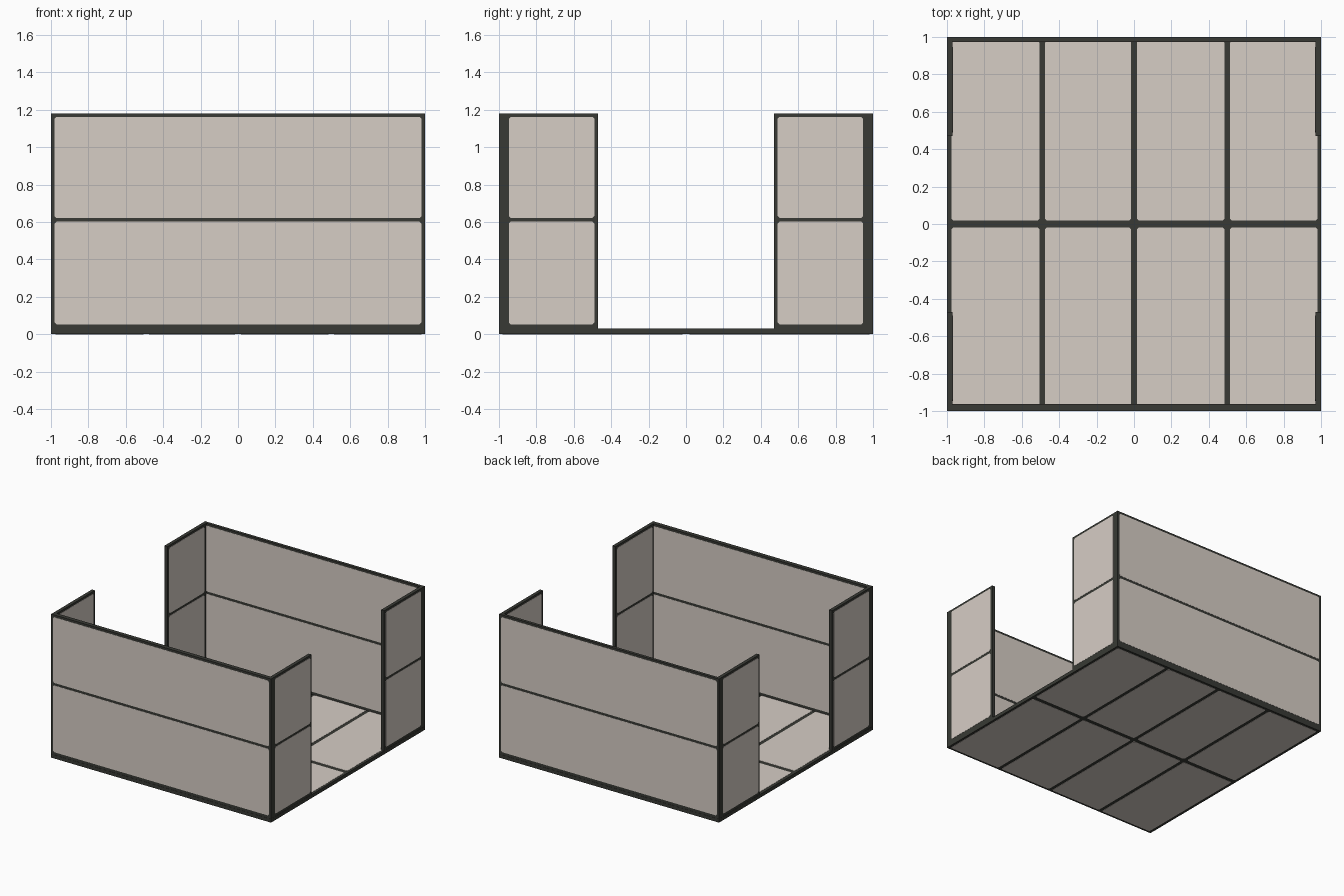
import bpy, bmesh
from mathutils import Vector

if "Cube" in bpy.data.objects:
    bpy.data.objects.remove(bpy.data.objects["Cube"])


def material(name, rgb):
    m = bpy.data.materials.new(name)
    m.diffuse_color = (*rgb, 1)
    m.use_nodes = True
    m.node_tree.nodes["Principled BSDF"].inputs["Base Color"].default_value = m.diffuse_color
    return m


FRAME = material("dark frame", (0.040, 0.042, 0.035))
PANEL = material("warm grey panel", (0.675, 0.612, 0.56))
PROUD = 0.0015   # how far panel plates stand off the frame


def finish(name, bm, mat):
    bmesh.ops.recalc_face_normals(bm, faces=bm.faces)
    me = bpy.data.meshes.new(name)
    bm.to_mesh(me)
    bm.free()
    me.materials.append(mat)
    ob = bpy.data.objects.new(name, me)
    bpy.context.collection.objects.link(ob)


def box(name, lo, hi, mat):
    bm = bmesh.new()
    bmesh.ops.create_cube(bm, size=1)
    for v in bm.verts:
        v.co = Vector([(a + b) / 2 + c * (b - a) for a, b, c in zip(lo, hi, v.co)])
    finish(name, bm, mat)


def panels(name, axis, start, end, rects, cut=0.01):
    """Thin corner-cut plates on both faces of a slab spanning start..end along axis."""
    bm = bmesh.new()
    for u0, u1, v0, v1 in rects:
        c = cut
        outline = [(u0 + c, v0), (u1 - c, v0), (u1, v0 + c), (u1, v1 - c),
                   (u1 - c, v1), (u0 + c, v1), (u0, v1 - c), (u0, v0 + c)]
        for a, b in ((start - PROUD, start + PROUD), (end - PROUD, end + PROUD)):
            verts = []
            for u, v in outline:
                co = [u, v]
                co.insert(axis, a)
                verts.append(bm.verts.new(co))
            face = bm.faces.new(verts)
            top = bmesh.ops.extrude_face_region(bm, geom=[face])["geom"]
            for vert in top:
                if isinstance(vert, bmesh.types.BMVert):
                    vert.co[axis] = b
    finish(name, bm, PANEL)


# Floor slab with a 4 x 2 grid of panels above and below
box("floor_frame", (-1, -1, PROUD), (1, 1, 0.03), FRAME)
columns = ((-0.975, -0.505), (-0.475, -0.015), (0.015, 0.483), (0.513, 0.98))
rows = ((-0.98, -0.018), (0.018, 0.98))
panels("floor_panels", 2, PROUD, 0.03,
       [(x0, x1, y0, y1) for x0, x1 in columns for y0, y1 in rows])

# Upright walls, each with two stacked panels on both faces
T, TOP, EDGE = 0.028, 1.18, 0.9985
levels = ((0.053, 0.602), (0.622, 1.162))
for s, side, thick in ((-1, "front", 0.034), (1, "back", 0.024)):
    y0, y1 = sorted((s * EDGE, s * (EDGE - thick)))
    box(side + "_wall_frame", (-EDGE, y0, 0.03), (EDGE, y1, TOP), FRAME)
    panels(side + "_wall_panels", 1, y0, y1,
           [(-0.981, 0.981, z0, z1) for z0, z1 in levels])

    # Short return walls at the two ends of this long wall
    for e, end in ((-1, "left"), (1, "right")):
        x0, x1 = sorted((e * EDGE, e * (EDGE - T)))
        a, b = sorted((s * 0.47, s * (EDGE - thick)))
        box(f"{side}_{end}_return_frame", (x0, a, 0.03), (x1, b, TOP), FRAME)
        p0, p1 = sorted((s * 0.49, s * 0.947))
        panels(f"{side}_{end}_return_panels", 0, x0, x1,
               [(p0, p1, z0, z1) for z0, z1 in levels])
